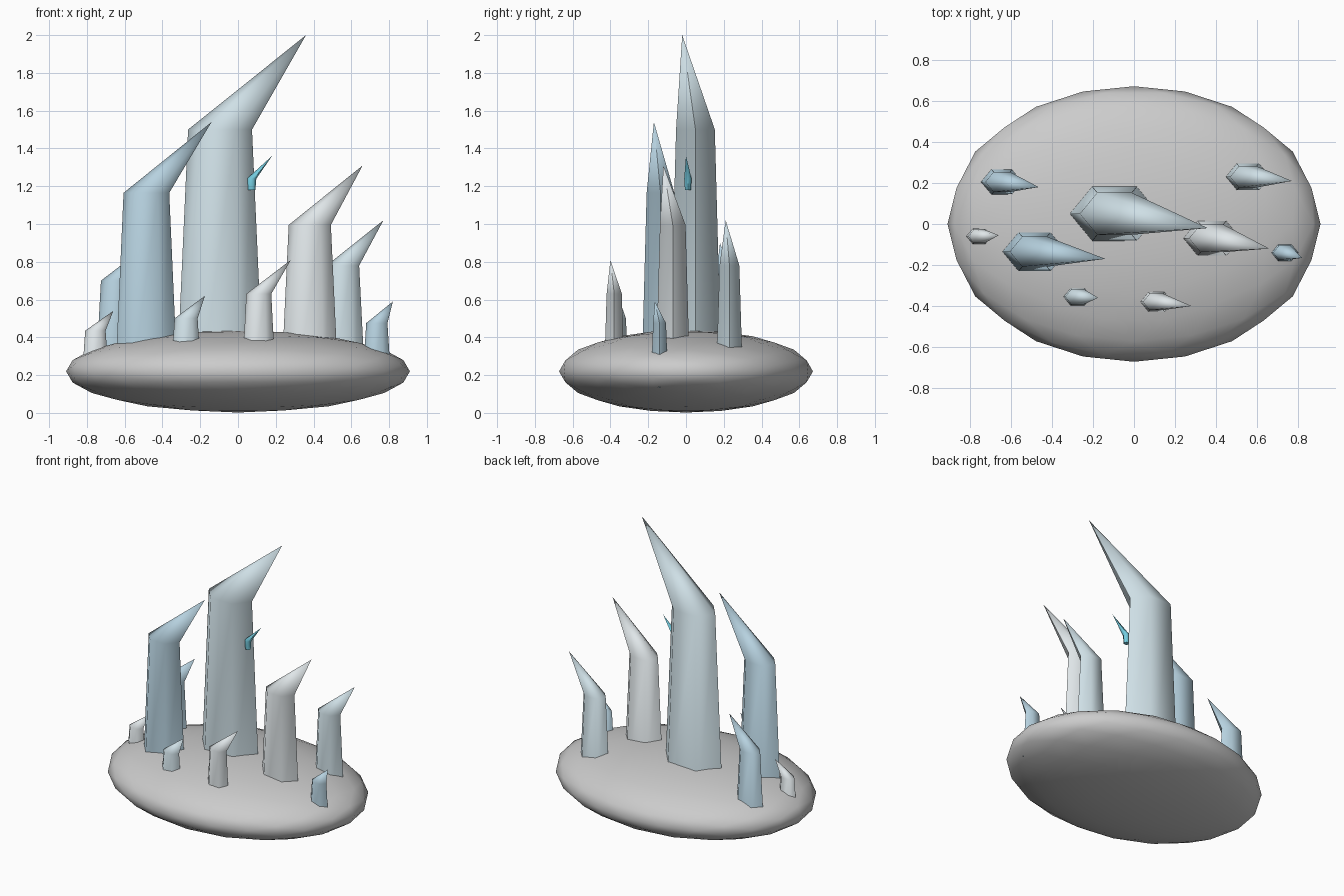
import bpy, bmesh, math
from mathutils import Vector

if "Cube" in bpy.data.objects:
    bpy.data.objects.remove(bpy.data.objects["Cube"])


def material(name, rgb):
    m = bpy.data.materials.new(name)
    m.diffuse_color = (*rgb, 1)
    m.use_nodes = True
    m.node_tree.nodes["Principled BSDF"].inputs["Base Color"].default_value = m.diffuse_color
    return m


PALE = material("pale_ice", (0.62, 0.74, 0.79))
BLUE = material("blue_ice", (0.47, 0.64, 0.74))
FROST = material("frost", (0.74, 0.79, 0.81))
CYAN = material("cyan_ice", (0.18, 0.62, 0.76))
SNOW = material("snow", (0.78, 0.79, 0.80))


def finish(name, bm, mat, angle):
    bmesh.ops.recalc_face_normals(bm, faces=bm.faces[:])
    me = bpy.data.meshes.new(name)
    bm.to_mesh(me)
    bm.free()
    ob = bpy.data.objects.new(name, me)
    bpy.context.collection.objects.link(ob)
    me.materials.append(mat)
    bpy.ops.object.select_all(action='DESELECT')
    ob.select_set(True)
    bpy.context.view_layer.objects.active = ob
    bpy.ops.object.shade_smooth_by_angle(angle=math.radians(angle))
    return ob


# Flattened snow mound: axis-aligned icosahedron, subdivided twice
def mound():
    bm = bmesh.new()
    t = (1 + 5 ** 0.5) / 2
    for a in (-1, 1):
        for b in (-t, t):
            for p in ((a, b, 0), (0, a, b), (b, 0, a)):
                bm.verts.new(Vector(p).normalized())
    bmesh.ops.convex_hull(bm, input=bm.verts[:])
    for _ in range(2):
        bmesh.ops.subdivide_edges(bm, edges=bm.edges[:], cuts=1, use_grid_fill=True)
        for v in bm.verts:
            v.co.normalize()
    for v in bm.verts:
        v.co = Vector((v.co.x * 0.91, v.co.y * 0.672, 0.22 + v.co.z * 0.218))
    finish("snow_mound", bm, SNOW, 60)


# Six-sided tapered shaft with a swept point
def crystal(name, center, r, z0, z1, tip, mat, taper=0.72, depth=0.7):
    bm = bmesh.new()
    rings = []
    for rad, z in ((r, z0), (r * taper, z1)):
        ring = []
        for i in range(6):
            a = i * math.pi / 3
            ring.append(bm.verts.new((center[0] + rad * math.cos(a),
                                      center[1] + rad * depth * math.sin(a), z)))
        rings.append(ring)
    apex = bm.verts.new(tip)
    low, high = rings
    bm.faces.new(low[::-1])
    for i in range(6):
        j = (i + 1) % 6
        bm.faces.new((low[i], low[j], high[j], high[i]))
        bm.faces.new((high[i], high[j], apex))
    finish(name, bm, mat, 65)


mound()

# Large crystals
crystal("main_spire", (-0.095, 0.05), 0.235, 0.04, 1.50, (0.36, -0.02, 2.0), PALE)
crystal("left_spire", (-0.485, -0.135), 0.168, 0.11, 1.165, (-0.14, -0.17, 1.54), BLUE)
crystal("right_spire", (0.38, -0.07), 0.155, 0.08, 0.995, (0.66, -0.12, 1.31), FROST)
crystal("back_right_spire", (0.555, 0.23), 0.12, 0.12, 0.78, (0.77, 0.21, 1.02), PALE)
crystal("back_left_spire", (-0.645, 0.205), 0.112, 0.13, 0.70, (-0.465, 0.18, 0.90), BLUE)

# Small crystals around the rim
crystal("right_shard", (0.735, -0.14), 0.078, 0.135, 0.475, (0.82, -0.165, 0.59), BLUE)
crystal("left_shard", (-0.755, -0.06), 0.075, 0.135, 0.435, (-0.66, -0.055, 0.54), FROST)
crystal("front_left_shard", (-0.275, -0.355), 0.085, 0.13, 0.50, (-0.175, -0.36, 0.62), PALE)
crystal("front_right_shard", (0.11, -0.38), 0.092, 0.12, 0.63, (0.28, -0.40, 0.81), FROST)

# Bright sliver growing out of the main spire
crystal("cyan_sliver", (0.072, 0.01), 0.02, 1.18, 1.24, (0.18, 0.0, 1.36), CYAN, 1.25, 0.9)
